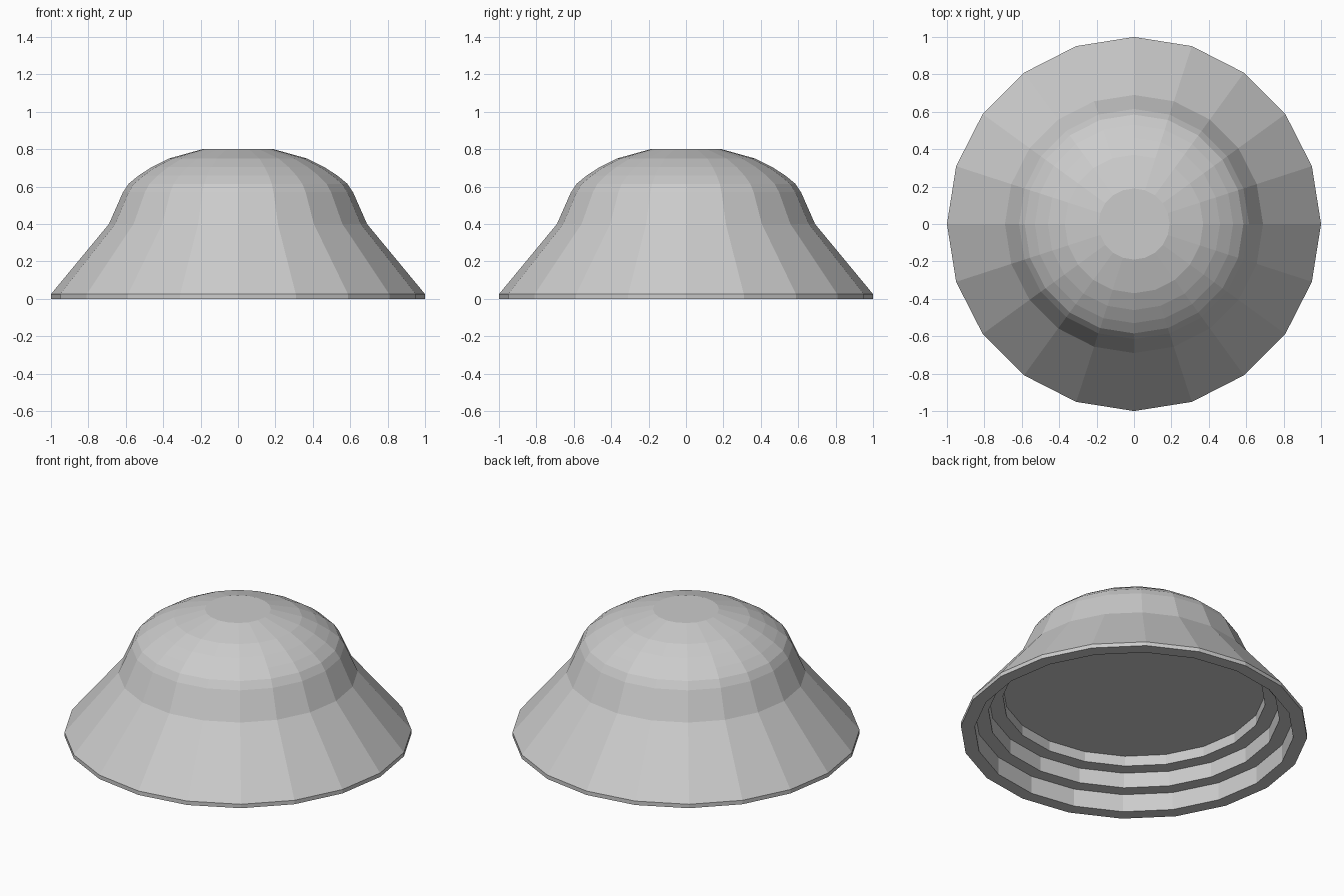
import bpy, bmesh, math

if "Cube" in bpy.data.objects:
    bpy.data.objects.remove(bpy.data.objects["Cube"])

SIDES = 20

def lathe(name, profile):
    """Revolve (radius, z) points around z and close both ends with flat caps."""
    bm = bmesh.new()
    rings = []
    for r, z in profile:
        rings.append([bm.verts.new((r * math.cos(2 * math.pi * i / SIDES),
                                    r * math.sin(2 * math.pi * i / SIDES), z))
                      for i in range(SIDES)])
    for a, b in zip(rings, rings[1:]):
        for i in range(SIDES):
            j = (i + 1) % SIDES
            bm.faces.new((a[i], a[j], b[j], b[i]))
    bm.faces.new(rings[0][::-1])
    bm.faces.new(rings[-1])
    bmesh.ops.recalc_face_normals(bm, faces=bm.faces)
    mesh = bpy.data.meshes.new(name)
    bm.to_mesh(mesh)
    bm.free()
    obj = bpy.data.objects.new(name, mesh)
    bpy.context.collection.objects.link(obj)
    return obj

# stepped recess underneath, from the flat ceiling out to the rim
recess = [(0.757, 0.275), (0.757, 0.21), (0.84, 0.21),
          (0.84, 0.113), (0.92, 0.113), (0.92, 0.0)]
# rim, flared skirt, domed crown and flat top
shell = [(1.0, 0.0), (1.0, 0.025), (0.69, 0.40), (0.615, 0.57), (0.585, 0.615),
         (0.53, 0.66), (0.46, 0.705), (0.37, 0.75), (0.19, 0.80)]
lathe("domed_cover", recess + shell)
